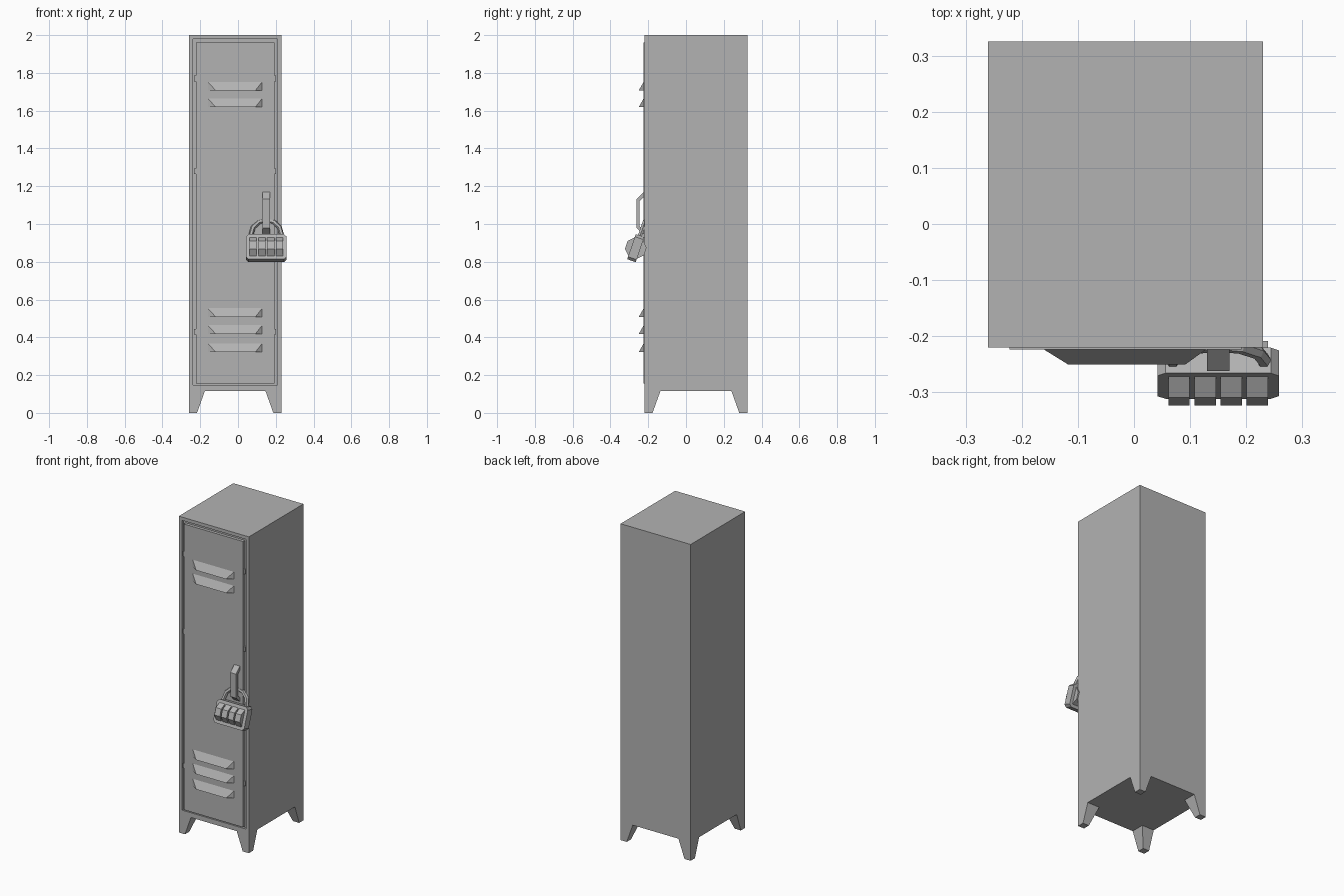
import bpy, bmesh, math
from mathutils import Matrix, Vector

if "Cube" in bpy.data.objects:
    bpy.data.objects.remove(bpy.data.objects["Cube"])

GREY = (0.45, 0.45, 0.45, 1)
metal = bpy.data.materials.new("grey metal")
metal.use_nodes = True
metal.diffuse_color = GREY
metal.node_tree.nodes["Principled BSDF"].inputs["Base Color"].default_value = GREY

X0, X1, Y0, Y1 = -0.26, 0.23, -0.22, 0.325   # cabinet footprint
FLOOR = 0.117


def finish(name, bm, matrix=None):
    bmesh.ops.recalc_face_normals(bm, faces=bm.faces)
    mesh = bpy.data.meshes.new(name)
    bm.to_mesh(mesh)
    bm.free()
    mesh.materials.append(metal)
    ob = bpy.data.objects.new(name, mesh)
    bpy.context.collection.objects.link(ob)
    if matrix:
        ob.matrix_world = matrix
    return ob


def box_mesh(lo, hi):
    bm = bmesh.new()
    bmesh.ops.create_cube(bm, size=1)
    for v in bm.verts:
        v.co = [lo[i] + (v.co[i] + 0.5) * (hi[i] - lo[i]) for i in range(3)]
    return bm


def box(name, lo, hi):
    return finish(name, box_mesh(lo, hi))


def prism(name, outline, x0, x1, matrix=None):
    """Extrude a (y, z) outline along x."""
    bm = bmesh.new()
    face = bm.faces.new([bm.verts.new((x0, y, z)) for y, z in outline])
    ext = bmesh.ops.extrude_face_region(bm, geom=[face])
    verts = [g for g in ext["geom"] if isinstance(g, bmesh.types.BMVert)]
    bmesh.ops.translate(bm, verts=verts, vec=(x1 - x0, 0, 0))
    return finish(name, bm, matrix)


# Cabinet with a shallow recess for the door
bm = box_mesh((X0, Y0, FLOOR), (X1, Y1, 2))
bm.normal_update()
front = min(bm.faces, key=lambda f: f.calc_center_median().y)
bmesh.ops.inset_region(bm, faces=[front], thickness=0.03)
for v in front.verts:
    if v.co.z < 1:
        v.co.z = 0.147
rim = bmesh.ops.extrude_face_region(bm, geom=[front])
bmesh.ops.translate(bm, vec=(0, 0.015, 0),
                    verts=[g for g in rim["geom"] if isinstance(g, bmesh.types.BMVert)])
if front.is_valid:
    bmesh.ops.delete(bm, geom=[front], context="FACES_ONLY")
finish("cabinet", bm)

# Door panel and small hinge tabs bridging the gap
DOOR = -0.224
box("door", (-0.222, DOOR, 0.155), (0.192, Y0 + 0.016, 1.962))
for z in (1.77, 1.28, 0.43):
    for x in (-0.226, 0.196):
        box("hinge_tab", (x - 0.006, Y0 + 0.001, z - 0.015), (x + 0.006, Y0 + 0.016, z + 0.015))

# Tapered legs at the four corners
for cx, sx in ((X0, 1), (X1, -1)):
    for cy, sy in ((Y0, 1), (Y1, -1)):
        bm = box_mesh((0, 0, 0), (1, 1, FLOOR))
        for v in bm.verts:
            size = 0.085 if v.co.z > 0 else 0.043
            v.co.x = cx + sx * size * v.co.x
            v.co.y = cy + sy * size * v.co.y
        finish("leg", bm)

# Louvres: wedges that flare outwards at the lower edge
for top in (1.753, 1.665, 0.554, 0.464, 0.368):
    bm = bmesh.new()
    low = top - 0.046
    a, b, c, d, e, f = [bm.verts.new(p) for p in (
        (-0.16, DOOR, top), (0.128, DOOR, top), (-0.16, DOOR, low),
        (0.128, DOOR, low), (-0.118, -0.25, low), (0.092, -0.25, low))]
    for face in ((a, b, f, e), (a, e, c), (b, d, f), (c, e, f, d), (a, c, d, b)):
        bm.faces.new(face)
    finish("louvre", bm)

# Bent strap handle
prism("handle", [(-0.22, 1.172), (-0.262, 1.132), (-0.262, 0.98), (-0.22, 0.942),
                 (-0.22, 0.965), (-0.245, 0.988), (-0.245, 1.122), (-0.22, 1.147)],
      0.13, 0.17)

# Padlock, hanging at a tilt with its top against the door
tilt = Matrix.Translation((0.15, -0.266, 0.872)) @ Matrix.Rotation(math.radians(-19), 4, "X")
W, H, T, C = 0.108, 0.07, 0.024, 0.014
bm = bmesh.new()
outline = [(W, C - H), (W, H - C), (W - C, H), (C - W, H),
           (-W, H - C), (-W, C - H), (C - W, -H), (W - C, -H)]
face = bm.faces.new([bm.verts.new((x, -T, z)) for x, z in outline])
ext = bmesh.ops.extrude_face_region(bm, geom=[face])
bmesh.ops.translate(bm, vec=(0, 2 * T, 0),
                    verts=[g for g in ext["geom"] if isinstance(g, bmesh.types.BMVert)])
finish("padlock_body", bm, tilt)

# Four eight-sided number dials
ring = [math.radians(22.5 + 45 * i) for i in range(8)]
for i in range(4):
    x = (i - 1.5) * 0.0465
    prism("dial", [(0.0575 * math.cos(t), 0.0575 * math.sin(t)) for t in ring],
          x - 0.019, x + 0.019, tilt)

# Shackle: six-sided bar swept along a half ring
bm = bmesh.new()
loops = []
path = [(0, 0.05)] + [(math.pi * i / 6, 0.075) for i in range(7)] + [(math.pi, 0.05)]
for angle, base in path:
    out = Vector((math.cos(angle), 0, math.sin(angle)))
    centre = Vector((0, 0, base)) + out * 0.081
    loops.append([bm.verts.new(centre + 0.013 * (out * math.cos(k * math.pi / 3)
                  + Vector((0, math.sin(k * math.pi / 3), 0)))) for k in range(6)])
for p, q in zip(loops, loops[1:]):
    for k in range(6):
        bm.faces.new((p[k], p[k - 1], q[k - 1], q[k]))
bm.faces.new(loops[0])
bm.faces.new(loops[-1])
finish("shackle", bm, tilt)
